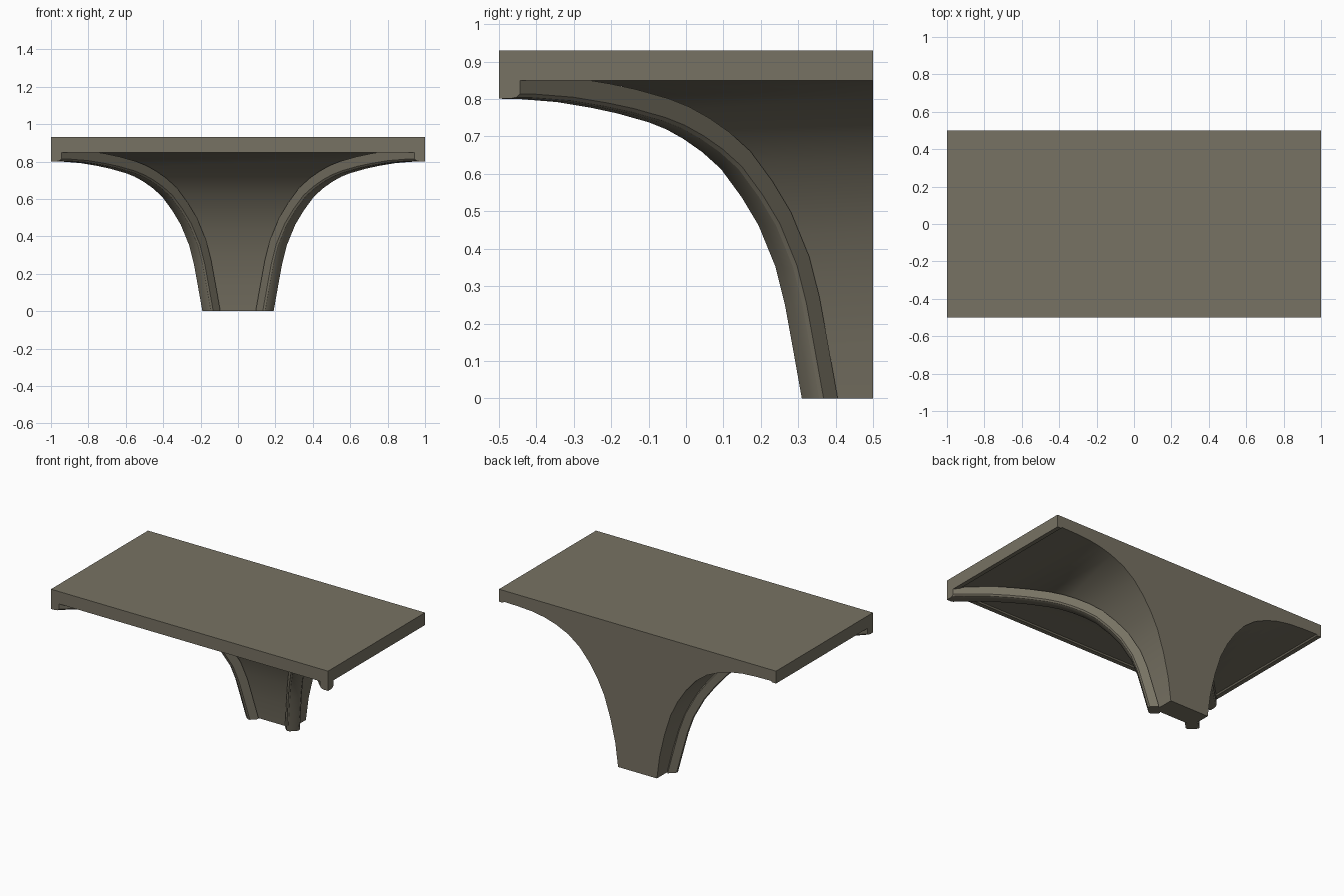
import bpy, bmesh, math
from mathutils import Vector

if "Cube" in bpy.data.objects:
    bpy.data.objects.remove(bpy.data.objects["Cube"])

stone = bpy.data.materials.new("warm grey stone")
stone.diffuse_color = (0.185, 0.168, 0.125, 1)
stone.use_nodes = True
stone.node_tree.nodes["Principled BSDF"].inputs["Base Color"].default_value = stone.diffuse_color
WALL = 0.5  # the flat back plane


def finish(bm, name):
    bmesh.ops.recalc_face_normals(bm, faces=bm.faces[:])
    me = bpy.data.meshes.new(name)
    bm.to_mesh(me)
    bm.free()
    me.materials.append(stone)
    ob = bpy.data.objects.new(name, me)
    bpy.context.collection.objects.link(ob)
    bpy.ops.object.select_all(action='DESELECT')
    ob.select_set(True)
    bpy.context.view_layer.objects.active = ob
    bpy.ops.object.shade_smooth_by_angle(angle=math.radians(28))
    return ob


# vault body: half-square rings growing from the column to the slab (offset, height)
web = [(0.14, 0), (0.16, 0.15), (0.195, 0.3), (0.24, 0.44), (0.29, 0.54),
       (0.35, 0.63), (0.42, 0.71), (0.5, 0.77), (0.59, 0.81), (0.67, 0.834),
       (0.76, 0.849), (0.86, 0.855), (0.965, 0.857), (0.972, 0.849),
       (1, 0.849), (1, 0.93)]
bm = bmesh.new()
rings = []
for o, z in web:
    rings.append([bm.verts.new(p) for p in
                  ((-o, WALL, z), (-o, WALL - o, z), (o, WALL - o, z), (o, WALL, z))])
for a, b in zip(rings, rings[1:]):
    for i in range(3):
        bm.faces.new((a[i], a[i + 1], b[i + 1], b[i]))
bm.faces.new(rings[0])
bm.faces.new(rings[-1])
# back wall as one flat outline
bm.faces.new([r[0] for r in rings] + [r[3] for r in reversed(rings)])
finish(bm, "vault_and_column")

# diagonal ribs: centre line of the nose (offset along both axes, height)
nose = [(0.155, -0.1), (0.17, 0), (0.195, 0.14), (0.215, 0.25), (0.24, 0.35),
        (0.285, 0.46), (0.33, 0.535), (0.385, 0.61), (0.435, 0.655),
        (0.485, 0.69), (0.535, 0.718), (0.585, 0.738), (0.67, 0.762),
        (0.74, 0.777), (0.83, 0.792), (0.93, 0.8), (1.1, 0.803)]
# cross-section: sideways, depth into the vault
section = [(-0.021, 0), (0.021, 0), (0.033, 0.004), (0.04, 0.013), (0.04, 0.065),
           (-0.04, 0.065), (-0.04, 0.013), (-0.033, 0.004)]


def rib(side, name):
    bm = bmesh.new()
    r2 = math.sqrt(2)
    prev = None
    for k, (c, z) in enumerate(nose):
        p, q = nose[max(k - 1, 0)], nose[min(k + 1, len(nose) - 1)]
        t = Vector(((q[0] - p[0]) * r2, q[1] - p[1])).normalized()
        ring = []
        for w, d in section:
            u = c - t.y * d / r2
            ring.append(bm.verts.new((side * (u + w / r2), WALL - u + w / r2, z + t.x * d)))
        if prev:
            for i in range(len(ring)):
                j = (i + 1) % len(ring)
                bm.faces.new((prev[i], prev[j], ring[j], ring[i]))
        prev = ring
    # trim flush with the floor, the end and the front
    for co, no in (((0, 0, 0), (0, 0, -1)), ((side, 0, 0), (side, 0, 0)),
                   ((0, -0.5, 0), (0, -1, 0))):
        cut = bmesh.ops.bisect_plane(bm, geom=bm.verts[:] + bm.edges[:] + bm.faces[:],
                                     plane_co=co, plane_no=no, clear_outer=True)
        edges = [e for e in cut['geom_cut'] if isinstance(e, bmesh.types.BMEdge)]
        bmesh.ops.holes_fill(bm, edges=edges, sides=0)
    finish(bm, name)


rib(1, "right_rib")
rib(-1, "left_rib")
